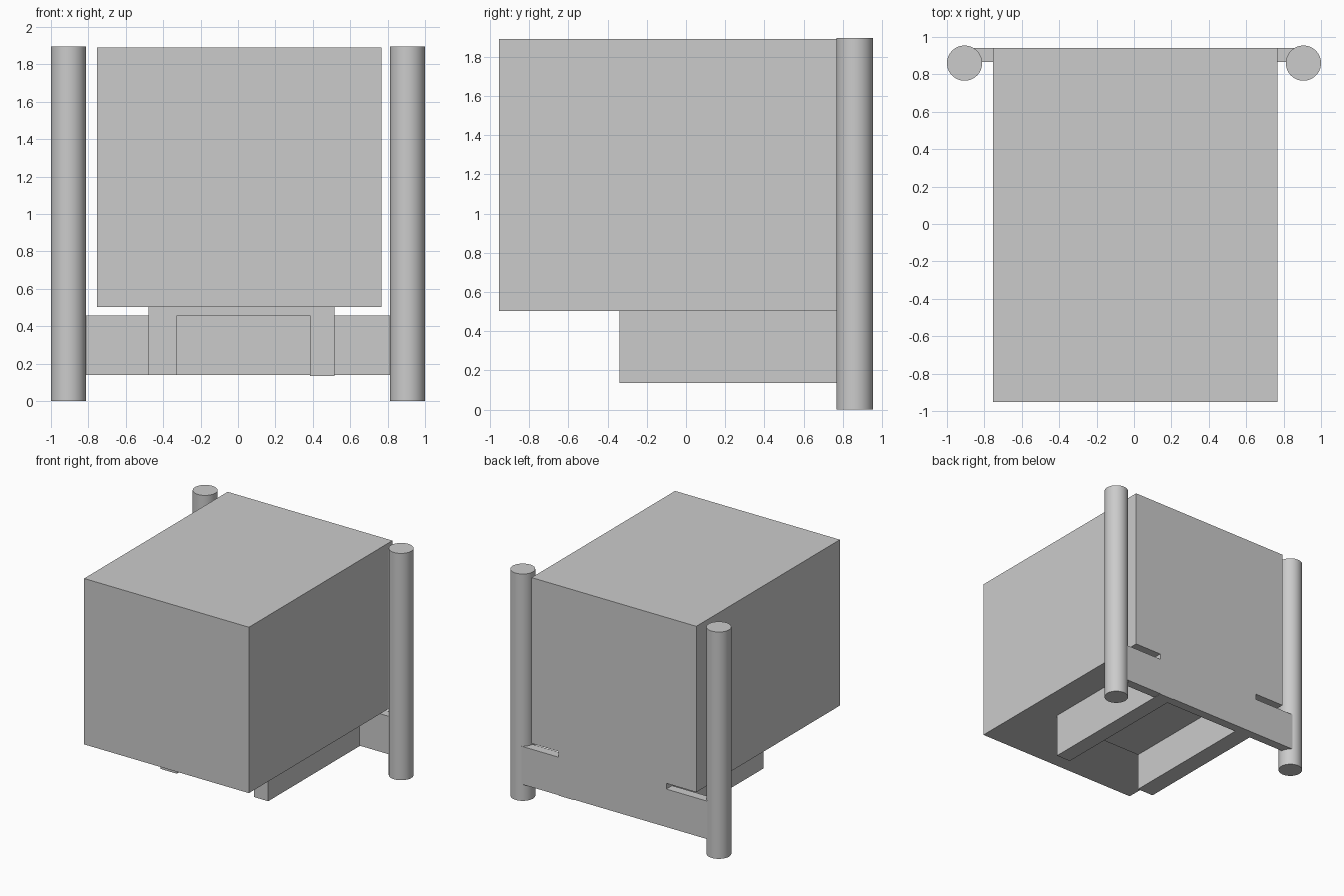
import bpy
import bmesh

if "Cube" in bpy.data.objects:
    bpy.data.objects.remove(bpy.data.objects["Cube"])


def extrude_y(name, profile, y0, y1):
    """Closed solid from an x-z outline swept along y."""
    bm = bmesh.new()
    face = bm.faces.new([bm.verts.new((x, y0, z)) for x, z in profile])
    ext = bmesh.ops.extrude_face_region(bm, geom=[face], use_keep_orig=True)
    verts = [g for g in ext["geom"] if isinstance(g, bmesh.types.BMVert)]
    bmesh.ops.translate(bm, verts=verts, vec=(0, y1 - y0, 0))
    bmesh.ops.recalc_face_normals(bm, faces=bm.faces[:])
    mesh = bpy.data.meshes.new(name)
    bm.to_mesh(mesh)
    bm.free()
    obj = bpy.data.objects.new(name, mesh)
    bpy.context.collection.objects.link(obj)
    return obj


def block(name, x0, x1, y0, y1, z0, z1):
    return extrude_y(name, [(x0, z0), (x1, z0), (x1, z1), (x0, z1)], y0, y1)


BACK = 0.942

# Large main box
block("main_box", -0.755, 0.768, -0.953, BACK, 0.504, 1.89)

# Downward-opening channel under the box: two rails joined by a thin web
extrude_y("support_channel",
          [(-0.478, 0.139), (-0.327, 0.139), (-0.327, 0.456), (0.384, 0.456),
           (0.384, 0.135), (0.517, 0.135), (0.517, 0.504), (-0.478, 0.504)],
          -0.34, BACK)

# Board joining the two posts
block("cross_board", -0.9, 0.9, 0.866, BACK, 0.139, 0.456)

# Round rear posts
for side, x in (("left", -0.906), ("right", 0.906)):
    bpy.ops.mesh.primitive_cylinder_add(vertices=64, radius=0.094, depth=1.895,
                                        location=(x, 0.86, 0.9475))
    post = bpy.context.object
    post.name = side + "_post"
    bpy.ops.object.shade_smooth_by_angle()
